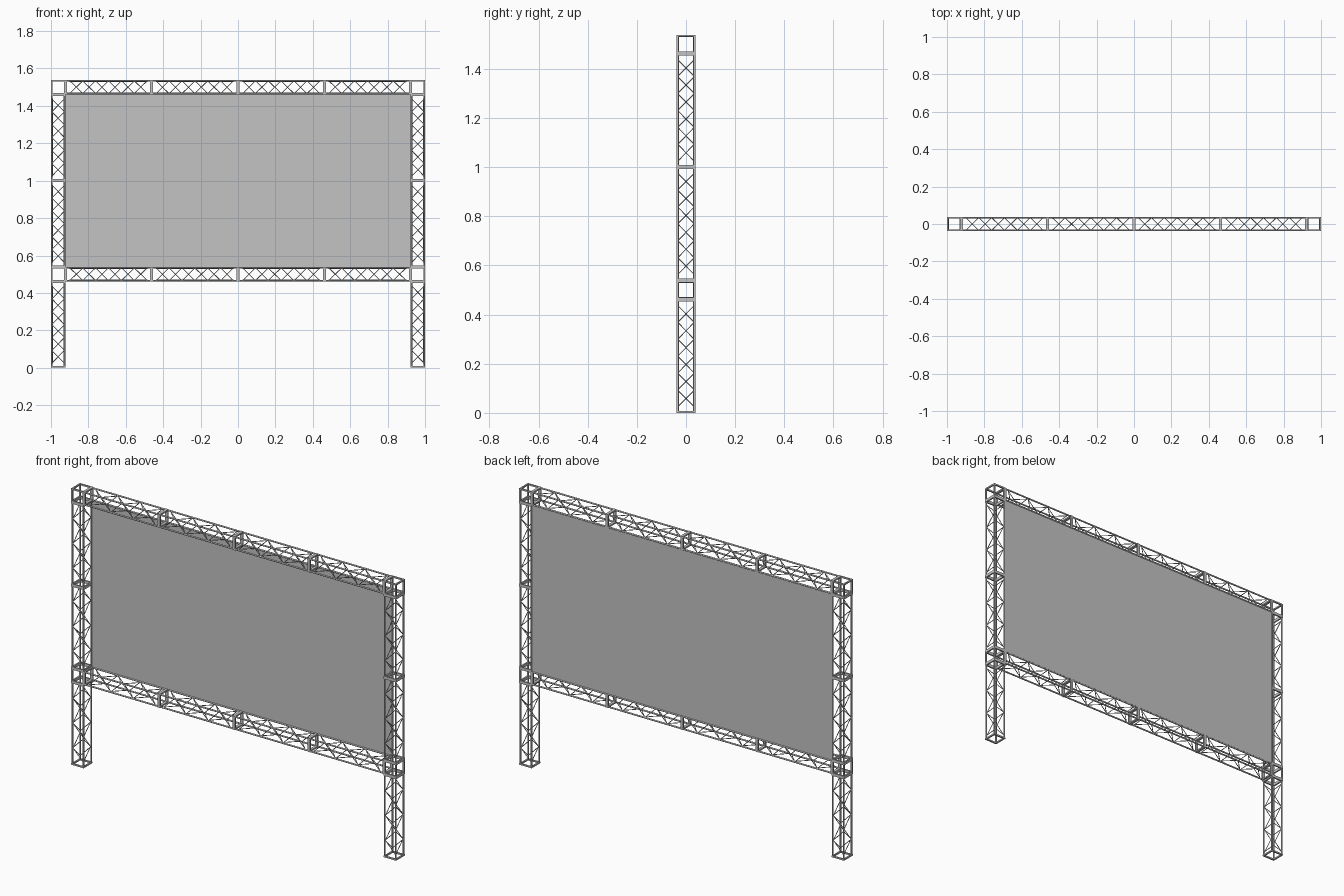
import bpy, bmesh
from math import pi
from mathutils import Matrix, Vector

cube = bpy.data.objects.get("Cube")
if cube:
    bpy.data.objects.remove(cube, do_unlink=True)

UNIT = 1 / 13            # truss width
LENGTH = 6 * UNIT        # truss section length
HALF = UNIT / 2
BAR = 0.008              # square frame bar
CHORD = 0.0045           # chord tube radius
LACE = 0.002             # lacing rod radius
INSET = HALF - CHORD
LACE_INSET = HALF - 0.008

# one light grey for the whole structure
grey = bpy.data.materials.new("light grey metal")
grey.use_nodes = True
colour = (0.55, 0.55, 0.55, 1)
grey.diffuse_color = colour
grey.node_tree.nodes["Principled BSDF"].inputs["Base Color"].default_value = colour


def tube(bm, a, b, radius, sides):
    a, b = Vector(a), Vector(b)
    turn = (b - a).to_track_quat('Z', 'Y').to_matrix().to_4x4()
    made = bmesh.ops.create_cone(
        bm, cap_ends=True, segments=sides, radius1=radius, radius2=radius,
        depth=(b - a).length, matrix=Matrix.Translation((a + b) / 2) @ turn)
    for face in {f for v in made["verts"] for f in v.link_faces}:
        face.smooth = len(face.verts) == 4


def box(bm, centre, size):
    bmesh.ops.create_cube(
        bm, size=1, matrix=Matrix.Translation(centre) @ Matrix.Diagonal((*size, 1)))


def ring(bm, z):
    # square frame lying across the truss
    edge = HALF - BAR / 2
    for s in (-1, 1):
        box(bm, (0, s * edge, z), (UNIT, BAR, BAR))
        box(bm, (s * edge, 0, z), (BAR, UNIT - 2 * BAR, BAR))


def finish(bm, name):
    mesh = bpy.data.meshes.new(name)
    bm.to_mesh(mesh)
    bm.free()
    mesh.materials.append(grey)
    return mesh


def place(name, mesh, matrix):
    obj = bpy.data.objects.new(name, mesh)
    obj.matrix_world = matrix
    bpy.context.collection.objects.link(obj)


def truss_mesh():
    bm = bmesh.new()
    for z in (BAR / 2, LENGTH - BAR / 2):
        ring(bm, z)
    # four chords
    for x in (-INSET, INSET):
        for y in (-INSET, INSET):
            tube(bm, (x, y, BAR / 2), (x, y, LENGTH - BAR / 2), CHORD, 10)
    # zigzag lacing, opposite faces mirrored
    count = 6
    step = (LENGTH - 0.048) / count
    for side in (-1, 1):
        plane = side * LACE_INSET
        for i in range(count):
            way = side * (-1) ** i * INSET
            low, high = 0.024 + i * step, 0.024 + (i + 1) * step
            tube(bm, (-way, plane, low), (way, plane, high), LACE, 6)
            tube(bm, (plane, -way, low), (plane, way, high), LACE, 6)
    return finish(bm, "truss_section")


def corner_mesh():
    bm = bmesh.new()
    edge = HALF - BAR / 2
    for z in (-edge, edge):
        ring(bm, z)
    for x in (-edge, edge):
        for y in (-edge, edge):
            box(bm, (x, y, 0), (BAR, BAR, UNIT - 2 * BAR))
    return finish(bm, "corner_block")


truss, corner = truss_mesh(), corner_mesh()
low_z = LENGTH + HALF
top_z = low_z + UNIT + 2 * LENGTH
post_x = 1 - HALF

# posts and corner blocks
for side, label in ((-1, "right"), (1, "left")):
    for i, z in enumerate((0, LENGTH + UNIT, 2 * LENGTH + UNIT)):
        place(f"{label}_post_{i + 1}", truss, Matrix.Translation((side * post_x, 0, z)))
    for level, z in (("lower", low_z), ("upper", top_z)):
        place(f"{label}_{level}_corner", corner, Matrix.Translation((side * post_x, 0, z)))

# horizontal beams
for level, z in (("lower", low_z), ("upper", top_z)):
    for i in range(4):
        place(f"{level}_beam_{i + 1}", truss,
              Matrix.Translation(((i - 2) * LENGTH, 0, z)) @ Matrix.Rotation(pi / 2, 4, 'Y'))

# screen panel filling the frame at the back
bm = bmesh.new()
box(bm, (0, INSET, (low_z + top_z) / 2), (4 * LENGTH, 0.003, 2 * LENGTH))
place("screen_panel", finish(bm, "screen_panel"), Matrix.Identity(4))
